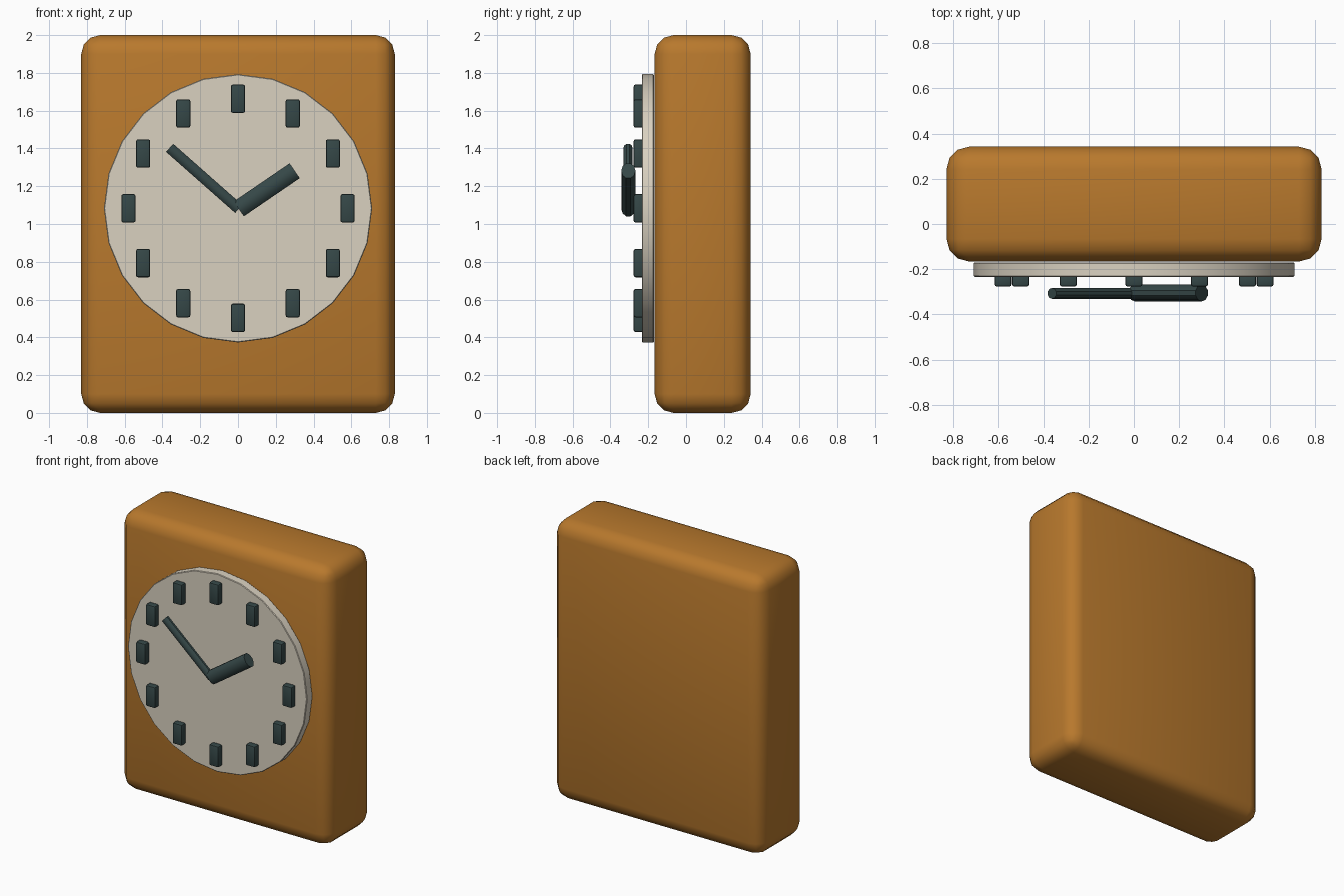
import bpy, math
from mathutils import Vector, Matrix

if "Cube" in bpy.data.objects:
    bpy.data.objects.remove(bpy.data.objects["Cube"])


def material(name, rgb):
    m = bpy.data.materials.new(name)
    m.diffuse_color = (*rgb, 1)
    m.use_nodes = True
    m.node_tree.nodes["Principled BSDF"].inputs["Base Color"].default_value = m.diffuse_color
    return m


WOOD = material("warm wood", (0.48, 0.19, 0.026))
CREAM = material("cream dial", (0.70, 0.64, 0.53))
DARK = material("dark slate", (0.036, 0.064, 0.064))
CZ = 1.083  # dial centre height


def finish(ob, name, mat, bevel=0, segments=2, angle=35):
    ob.name = name
    ob.data.materials.append(mat)
    if bevel:
        b = ob.modifiers.new("bevel", "BEVEL")
        b.width, b.segments, b.limit_method = bevel, segments, "ANGLE"
    bpy.ops.object.select_all(action="DESELECT")
    ob.select_set(True)
    bpy.context.view_layer.objects.active = ob
    if bevel:
        bpy.ops.object.modifier_apply(modifier="bevel")
    bpy.ops.object.shade_smooth_by_angle(angle=math.radians(angle))


def box(name, mat, centre, size, bevel, segments):
    bpy.ops.mesh.primitive_cube_add(size=1)
    ob = bpy.context.object
    ob.data.transform(Matrix.Translation(centre) @ Matrix.Diagonal((*size, 1)))
    finish(ob, name, mat, bevel, segments, 40)


def hand(name, tip, y, width, depth):
    # oval rod from the dial centre to the tip
    start, end = Vector((0.004, y, CZ - 0.003)), Vector((tip[0], y, tip[1]))
    along = (end - start).normalized()
    out = Vector((0, -1, 0))
    side = out.cross(along)
    bpy.ops.mesh.primitive_cylinder_add(vertices=10, radius=0.5, depth=1)
    ob = bpy.context.object
    axes = Matrix((side, out, along)).transposed().to_4x4()
    size = Matrix.Diagonal((width, depth, (end - start).length, 1))
    ob.data.transform(Matrix.Translation((start + end) / 2) @ axes @ size)
    finish(ob, name, DARK, angle=40)


# Case
box("clock_case", WOOD, (0, 0.088, 1.0), (1.66, 0.508, 2.0), 0.1, 3)

# Dial plate
bpy.ops.mesh.primitive_cylinder_add(vertices=24, radius=0.71, depth=0.064)
dial = bpy.context.object
dial.data.transform(Matrix.Translation((0, -0.202, CZ)) @ Matrix.Rotation(math.pi / 2, 4, "X"))
finish(dial, "dial", CREAM, 0.004, 1, 30)

# Hour markers, all upright
for i in range(12):
    a = math.radians(30 * i)
    box(f"hour_marker_{i + 1}", DARK,
        (0.58 * math.sin(a), -0.249, CZ + 0.58 * math.cos(a)),
        (0.075, 0.056, 0.15), 0.01, 2)

# Hands
hand("minute_hand", (-0.362, 1.403), -0.307, 0.06, 0.048)
hand("hour_hand", (0.30, 1.282), -0.305, 0.1, 0.075)
